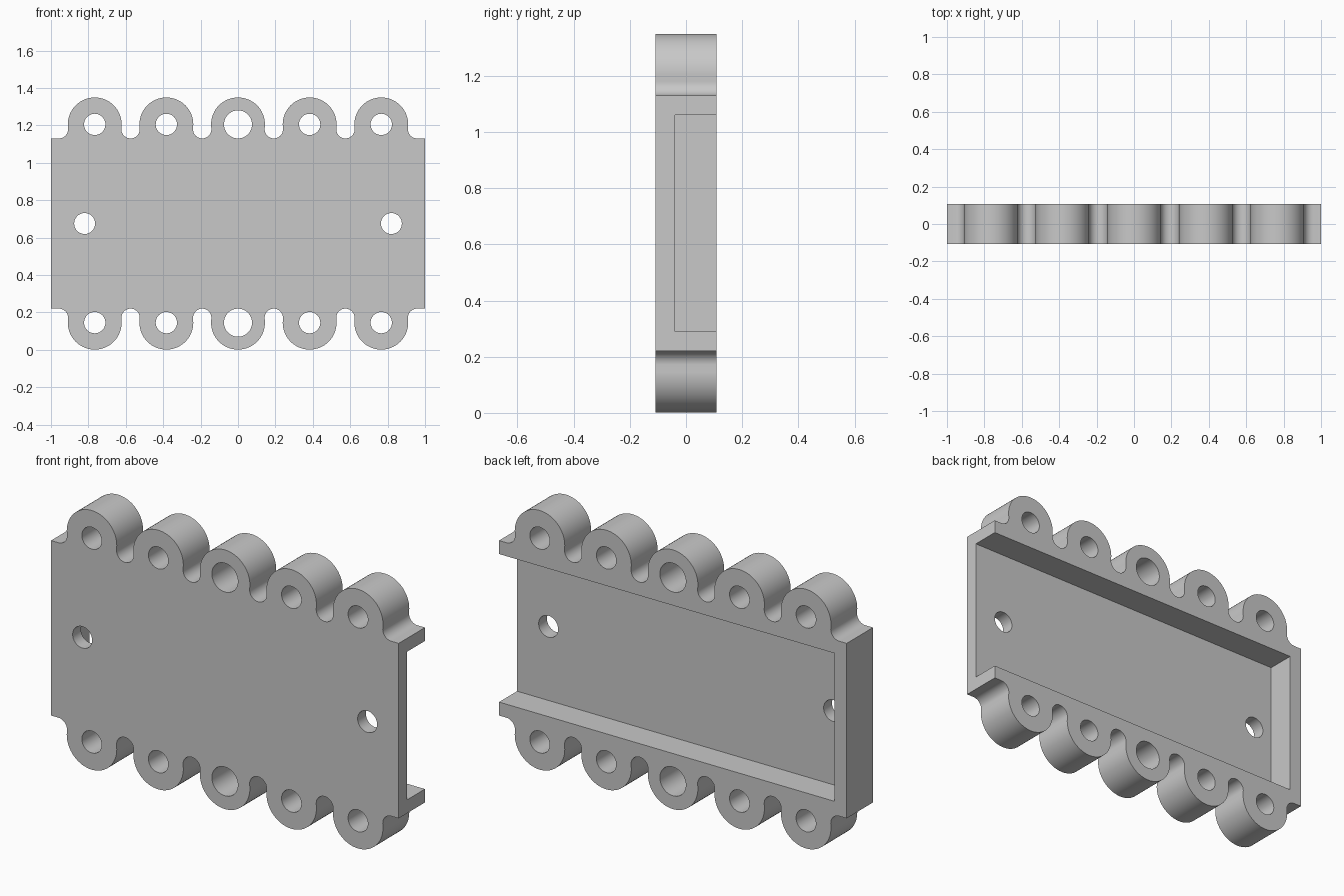
import bpy, bmesh
from math import sin, cos, radians

if "Cube" in bpy.data.objects:
    bpy.data.objects.remove(bpy.data.objects["Cube"], do_unlink=True)

HEIGHT, HALF_DEPTH = 1.35, 0.108
PITCH, EAR_R, NOTCH_R = 0.383, 0.144, 0.049
EDGE_Z, EAR_Z = 1.13, 1.205
NOTCH_Z = EDGE_Z + NOTCH_R

grey = bpy.data.materials.new("light grey")
grey.use_nodes = True
colour = (0.58, 0.58, 0.58, 1)
grey.diffuse_color = colour
grey.node_tree.nodes["Principled BSDF"].inputs["Base Color"].default_value = colour


def arc(x, z, r, start, end, steps):
    angles = [radians(start + (end - start) * i / steps) for i in range(steps + 1)]
    return [(x + r * cos(a), z + r * sin(a)) for a in angles]


def prism(name, points, y0, y1):
    """Solid made by pushing an x-z outline from y0 to y1."""
    bm = bmesh.new()
    face = bm.faces.new([bm.verts.new((x, y0, z)) for x, z in points])
    moved = bmesh.ops.extrude_face_region(bm, geom=[face])["geom"]
    verts = [v for v in moved if isinstance(v, bmesh.types.BMVert)]
    bmesh.ops.translate(bm, verts=verts, vec=(0, y1 - y0, 0))
    bmesh.ops.recalc_face_normals(bm, faces=bm.faces)
    mesh = bpy.data.meshes.new(name)
    bm.to_mesh(mesh)
    bm.free()
    mesh.materials.append(grey)
    obj = bpy.data.objects.new(name, mesh)
    bpy.context.collection.objects.link(obj)
    return obj


def cut(target, cutter):
    bpy.context.view_layer.objects.active = target
    mod = target.modifiers.new("cut", "BOOLEAN")
    mod.operation, mod.solver, mod.object = "DIFFERENCE", "EXACT", cutter
    bpy.ops.object.modifier_apply(modifier=mod.name)
    bpy.data.objects.remove(cutter, do_unlink=True)


# Scalloped outline: end fillets, round ears and the notches between them
top = [(-1, EDGE_Z)] + arc(-2.5 * PITCH, NOTCH_Z, NOTCH_R, -90, 0, 10)
for i in range(-2, 3):
    top += arc(i * PITCH, EAR_Z, EAR_R, 180, 0, 32)
    if i < 2:
        top += arc((i + 0.5) * PITCH, NOTCH_Z, NOTCH_R, 180, 360, 20)
top += arc(2.5 * PITCH, NOTCH_Z, NOTCH_R, 180, 270, 10) + [(1, EDGE_Z)]
bottom = [(x, HEIGHT - z) for x, z in reversed(top)]
plate = prism("scalloped_housing", top + bottom, -HALF_DEPTH, HALF_DEPTH)

# Back pocket, open at the left end
cut(plate, prism("pocket_cutter", [(-0.93, 0.29), (1.1, 0.29), (1.1, 1.06), (-0.93, 1.06)],
                 -0.04, 0.3))

# Bolt holes through the ears, larger in the middle, and one at each end
holes = [(i * PITCH, z, 0.057 if i else 0.075)
         for i in range(-2, 3) for z in (EAR_Z, HEIGHT - EAR_Z)]
holes += [(side * 0.82, HEIGHT / 2, 0.056) for side in (-1, 1)]
for x, z, r in holes:
    cut(plate, prism("hole_cutter", arc(x, z, r, 0, 360, 40)[:-1], -0.3, 0.3))

# Smooth curves, crisp edges
bpy.ops.object.select_all(action="DESELECT")
plate.select_set(True)
bpy.context.view_layer.objects.active = plate
bpy.ops.object.shade_smooth_by_angle(angle=radians(30))
